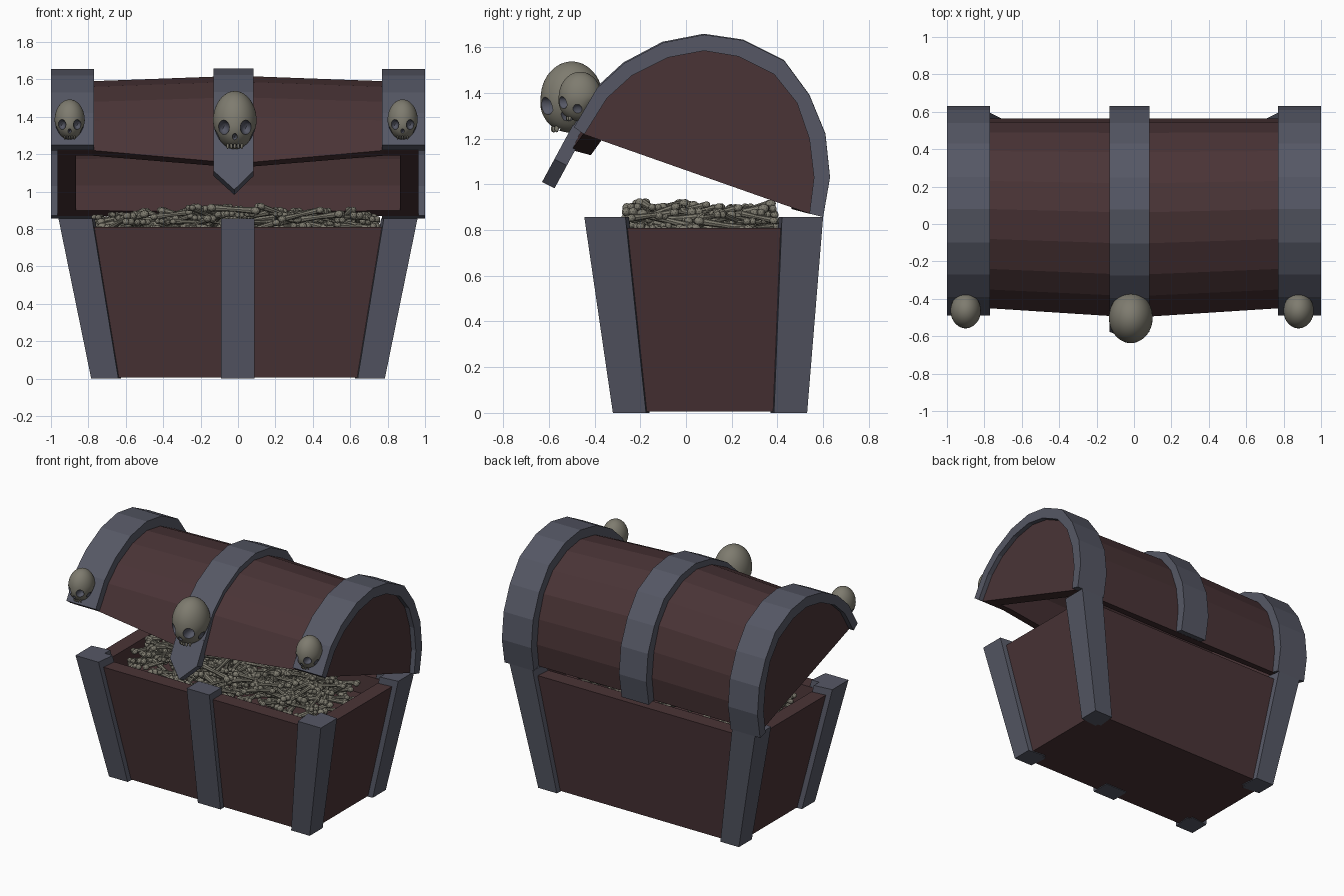
import bpy, bmesh, math, random
from mathutils import Vector, Matrix, Euler

if "Cube" in bpy.data.objects:
    bpy.data.objects.remove(bpy.data.objects["Cube"])

random.seed(7)


def material(name, rgb):
    m = bpy.data.materials.new(name)
    m.diffuse_color = (*rgb, 1)
    m.use_nodes = True
    m.node_tree.nodes["Principled BSDF"].inputs["Base Color"].default_value = m.diffuse_color
    return m


WOOD = material("dark_wood", (0.068, 0.034, 0.037))
IRON = material("blue_iron", (0.092, 0.097, 0.13))
BONE = material("old_bone", (0.21, 0.20, 0.16))


def add_object(name, bm, *mats):
    mesh = bpy.data.meshes.new(name)
    bmesh.ops.recalc_face_normals(bm, faces=bm.faces)
    bm.to_mesh(mesh)
    bm.free()
    for m in mats:
        mesh.materials.append(m)
    ob = bpy.data.objects.new(name, mesh)
    bpy.context.collection.objects.link(ob)
    return ob


def loft(name, rings, mat):
    """Skin closed rings of points and cap both ends."""
    bm = bmesh.new()
    rows = [[bm.verts.new(p) for p in ring] for ring in rings]
    n = len(rows[0])
    for a, b in zip(rows, rows[1:]):
        for i in range(n):
            j = (i + 1) % n
            bm.faces.new((a[i], a[j], b[j], b[i]))
    bm.faces.new(rows[0])
    bm.faces.new(rows[-1])
    return add_object(name, bm, mat)


def rect(x, y0, y1, z):
    return [(-x, y0, z), (x, y0, z), (x, y1, z), (-x, y1, z)]


# Tapered wooden tub
loft("chest_body", [rect(0.75, -0.285, 0.495, 0.005), rect(0.915, -0.405, 0.56, 0.81),
                    rect(0.81, -0.30, 0.455, 0.81), rect(0.79, -0.285, 0.445, 0.68)], WOOD)


# L-shaped corner posts that wrap over the rim
def post_ring(sx, sy, x, y, arm, z, t=0.135):
    pts = [(0, 0), (arm, 0), (arm + 0.015, t), (t, t), (t, arm + 0.015), (0, arm)]
    return [(sx * (x - u), y - sy * v, z) for u, v in pts]


for sx, side in ((-1, "left"), (1, "right")):
    for sy, y0, y1, end in ((-1, -0.32, -0.445, "front"), (1, 0.53, 0.60, "back")):
        loft(f"{end}_{side}_corner_post",
             [post_ring(sx, sy, 0.785, y0, 0.145, 0), post_ring(sx, sy, 0.96, y1, 0.18, 0.857)], IRON)

# Front middle strap
loft("front_strap", [[(-0.09, y, z), (0.087, y, z), (0.087, y + 0.135, z), (-0.09, y + 0.135, z)]
                     for y, z in ((-0.32, 0), (-0.445, 0.857))], IRON)

# Lid profiles as (y, z), from the hinge over the top to the front lip
HINGE = Vector((0.56, 0.87))
LID_END = [Vector(p) for p in ((0.545, 0.87), (0.565, 1.03), (0.545, 1.20), (0.49, 1.36), (0.39, 1.485),
                               (0.23, 1.565), (0.08, 1.59), (-0.08, 1.56), (-0.24, 1.48),
                               (-0.35, 1.38), (-0.45, 1.22))]
STRAP = [Vector(p) for p in ((0.60, 0.857), (0.63, 1.03), (0.61, 1.22), (0.54, 1.39), (0.43, 1.54),
                             (0.25, 1.63), (0.08, 1.655), (-0.10, 1.62), (-0.27, 1.53),
                             (-0.39, 1.42), (-0.49, 1.25))]


def grow(prof, k, pivot):
    return [pivot + (p - pivot) * k for p in prof]


def shrink(prof, k):
    return grow(prof, k, (prof[0] + prof[-1]) / 2)


def at(x, prof):
    return [(x, p.x, p.y) for p in prof]


def shell(prof, inner):
    return prof + inner[::-1]


LID_MID = grow(LID_END, 1.04, HINGE)[:-1] + [Vector((-0.50, 1.15))]

# Barrel lid: hollow arched shell bulging in the middle, with end boards
end_shell = shell(LID_END, shrink(LID_END, 0.84))
mid_shell = shell(LID_MID, shrink(LID_MID, 0.84))
loft("lid_barrel", [at(-0.95, end_shell), at(-0.78, end_shell), at(0, mid_shell),
                    at(0.78, end_shell), at(0.95, end_shell)], WOOD)
for s, side in ((-1, "left"), (1, "right")):
    loft(f"lid_{side}_end_board", [at(s * 0.865, LID_END), at(s * 0.965, LID_END)], WOOD)
    # Lid end straps
    ring = shell(STRAP, shrink(LID_END, 0.99))
    loft(f"lid_{side}_strap", [at(s * 0.77, ring), at(s, ring)], IRON)

# Lid middle strap
mid_outer = grow(STRAP, 1.005, HINGE)
ring = shell(mid_outer, shrink(LID_END, 0.98))
loft("lid_middle_strap", [at(-0.13, ring), at(0.083, ring)], IRON)

# Pointed latch plate below the middle strap
top, tip = Vector((0, -0.495, 1.26)), Vector((0, -0.63, 1.01))
plate = [(-0.13, 0), (0.083, 0), (0.083, 0.6), (-0.02, 1), (-0.13, 0.6)]
face = [top.lerp(tip, t) + Vector((x, 0, 0)) for x, t in plate]
loft("latch_plate", [face, [p + Vector((0, 0.055, -0.027)) for p in face]], IRON)


def ball(bm, loc, size, sub=3):
    m = Matrix.Translation(loc) @ Matrix.Diagonal((*size, 1))
    bmesh.ops.create_icosphere(bm, subdivisions=sub, radius=1, matrix=m)


# Skull ornament: deformed ball with eye, nose, cheek and mouth hollows
def skull_mesh():
    bm = bmesh.new()
    bmesh.ops.create_icosphere(bm, subdivisions=4, radius=1)
    for v in bm.verts:
        x, y, z = v.co
        low = max(0.0, -z)
        depth = 0.42 * (1 - 0.55 * min(1, low * 1.6)) if y > 0 else 0.42 * (1 + 0.12 * low)
        v.co = (0.36 * x * (1 - 0.10 * low), depth * y, 0.5 * z if z > 0 else 0.46 * z)
    body = add_object("skull_source", bm, BONE, IRON)
    bm = bmesh.new()
    for s in (-1, 1):
        ball(bm, (s * 0.185, -0.37, -0.10), (0.10, 0.22, 0.125), 2)
        ball(bm, (s * 0.37, -0.06, -0.27), (0.13, 0.14, 0.15), 2)
    ball(bm, (0, -0.42, -0.255), (0.045, 0.15, 0.06), 2)
    ball(bm, (0, -0.30, -0.405), (0.17, 0.20, 0.028), 2)
    for f in bm.faces:
        f.material_index = 1
    cutter = add_object("skull_cutter", bm, BONE, IRON)
    cutter.hide_render = True
    mod = body.modifiers.new("hollows", "BOOLEAN")
    mod.operation, mod.solver, mod.object = "DIFFERENCE", "EXACT", cutter
    mod.use_self = True
    dg = bpy.context.evaluated_depsgraph_get()
    mesh = bpy.data.meshes.new_from_object(body.evaluated_get(dg))
    bpy.data.objects.remove(body)
    bpy.data.objects.remove(cutter)
    # Row of teeth across the mouth
    bm = bmesh.new()
    bm.from_mesh(mesh)
    for i in range(-2, 3):
        ball(bm, (i * 0.058, -0.25 + 0.012 * i * i, -0.405), (0.024, 0.03, 0.05), 2)
    bm.to_mesh(mesh)
    bm.free()
    return mesh


skull = skull_mesh()
for name, x, y, z, k in (("middle", -0.017, -0.50, 1.375, 0.325), ("left", -0.90, -0.463, 1.38, 0.225),
                         ("right", 0.88, -0.463, 1.38, 0.225)):
    ob = bpy.data.objects.new(f"{name}_skull", skull)
    ob.location, ob.scale = (x, y, z), (k, k, k)
    bpy.context.collection.objects.link(ob)
    bpy.context.view_layer.objects.active = ob
    ob.select_set(True)
bpy.ops.object.shade_smooth_by_angle(angle=math.radians(35))

# One bone: tapered shaft with two knobs at each end
bm = bmesh.new()
for s in (-1, 1):
    bmesh.ops.create_cone(bm, cap_ends=True, segments=8, radius1=0.011, radius2=0.017, depth=0.1,
                          matrix=Matrix.Rotation(s * math.pi / 2, 4, "Y") @ Matrix.Translation((0, 0, 0.05)))
    for k in (-1, 1):
        ball(bm, (s * 0.105, k * 0.014, 0), (0.022, 0.018, 0.018), 2)
bone = bpy.data.meshes.new("bone")
bm.to_mesh(bone)
bm.free()

# Bone heap filling the tub, highest along the front
heap = bmesh.new()
for i in range(300):
    a = random.uniform(0, math.pi)
    k = random.uniform(0.8, 1.15)
    rx, ry = 0.12 * k * abs(math.cos(a)), 0.12 * k * abs(math.sin(a))
    x = random.uniform(-0.77 + rx, 0.77 - rx)
    y = random.uniform(-0.28 + ry, 0.41 - ry)
    crown = 0.90 if y > -0.1 else 0.92
    z = random.uniform(0.74, crown - 0.05 * abs(x))
    m = (Matrix.Translation((x, y, z)) @ Euler((0, random.uniform(-0.3, 0.3), a)).to_matrix().to_4x4()
         @ Matrix.Scale(k, 4))
    tmp = bone.copy()
    tmp.transform(m)
    heap.from_mesh(tmp)
    bpy.data.meshes.remove(tmp)
bpy.data.meshes.remove(bone)
add_object("bone_heap", heap, BONE)
